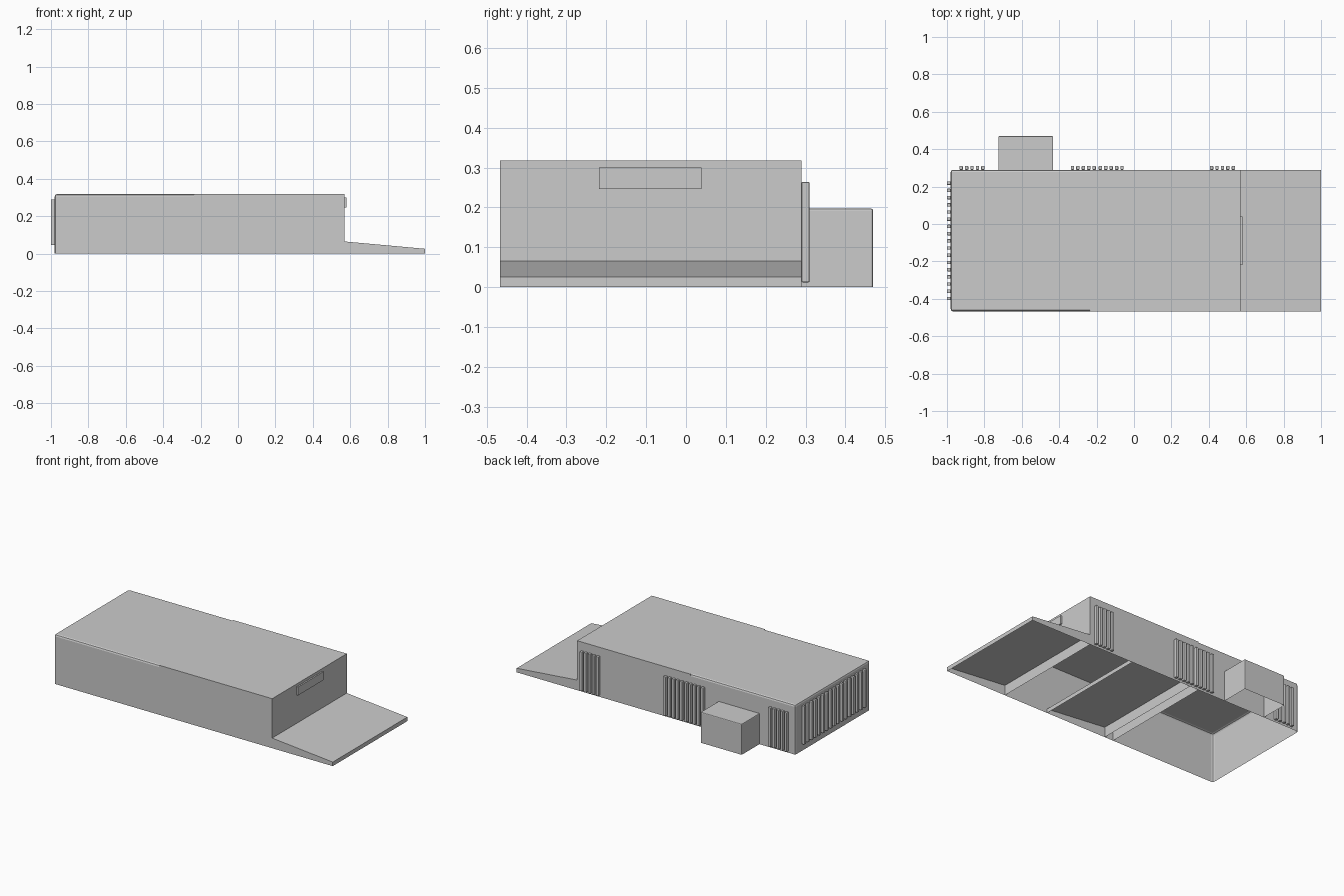
import bpy, bmesh
from mathutils import Vector

if "Cube" in bpy.data.objects:
    bpy.data.objects.remove(bpy.data.objects["Cube"])

Y0, Y1, H = -0.467, 0.29, 0.318   # shared width and height of both halls


def block(name, lo, hi, bevel=0.0, open_bottom=False, edit=None, pick=None):
    """Axis-aligned box; optionally open below, reshaped, and bevelled."""
    bm = bmesh.new()
    bmesh.ops.create_cube(bm, size=1)
    for v in bm.verts:
        v.co = Vector([lo[i] + (v.co[i] + 0.5) * (hi[i] - lo[i]) for i in range(3)])
    if edit:
        edit(bm)
    if open_bottom:
        down = [f for f in bm.faces if all(abs(v.co.z - lo[2]) < 1e-5 for v in f.verts)]
        bmesh.ops.delete(bm, geom=down, context='FACES')
    if bevel:
        edges = [e for e in bm.edges if len(e.link_faces) == 2 and (not pick or pick(e))]
        bmesh.ops.bevel(bm, geom=edges, offset=bevel, segments=2, profile=0.5,
                        affect='EDGES', clamp_overlap=True)
    me = bpy.data.meshes.new(name)
    bm.to_mesh(me)
    bm.free()
    ob = bpy.data.objects.new(name, me)
    bpy.context.collection.objects.link(ob)
    return ob


def hall(label, dx, bevel):
    x0, x1, tip = -0.98 + dx, -0.174 + dx, 0.256 + dx

    # hollow hall shell
    block(label + "_hall", (x0, Y0, 0), (x1, Y1, H), bevel, True,
          pick=lambda e: any(v.co.x < x1 - 0.01 for v in e.verts))

    # hollow sloping ramp; the hall wall closes its high end
    def slope(bm):
        for v in bm.verts:
            if v.co.z > 0.01 and v.co.x > tip - 0.01:
                v.co.z = 0.026
        inner = [f for f in bm.faces if all(v.co.x < x1 + 0.01 for v in f.verts)]
        bmesh.ops.delete(bm, geom=inner, context='FACES_ONLY')
    block(label + "_ramp", (x1, Y0, 0), (tip, Y1, 0.065), 0, True, slope)

    # sign panel over the ramp
    block(label + "_sign_panel", (x1, -0.218, 0.246), (x1 + 0.009, 0.039, 0.3))

    # vertical slats on the end wall
    n = 17
    for i in range(n):
        y = -0.398 + i * 0.616 / (n - 1)
        block(f"{label}_end_slat_{i}", (x0 - 0.02, y - 0.009, 0.045),
              (x0, y + 0.009, 0.29), 0.003)

    # two groups of vertical slats on the back wall
    for g, start in enumerate((-0.924, -0.329)):
        for i in range(5):
            x = start + dx + i * 0.029
            block(f"{label}_back_slat_{g}_{i}", (x - 0.009, Y1, 0.012),
                  (x + 0.009, Y1 + 0.02, 0.264), 0.003)


hall("rear", 0.0, 0.012)
hall("front", 0.744, 0.0)

# hollow annex on the back wall
block("annex", (-0.725, Y1, 0), (-0.432, 0.47, 0.197), 0.005, True,
      pick=lambda e: any(v.co.y > Y1 + 0.01 for v in e.verts))
